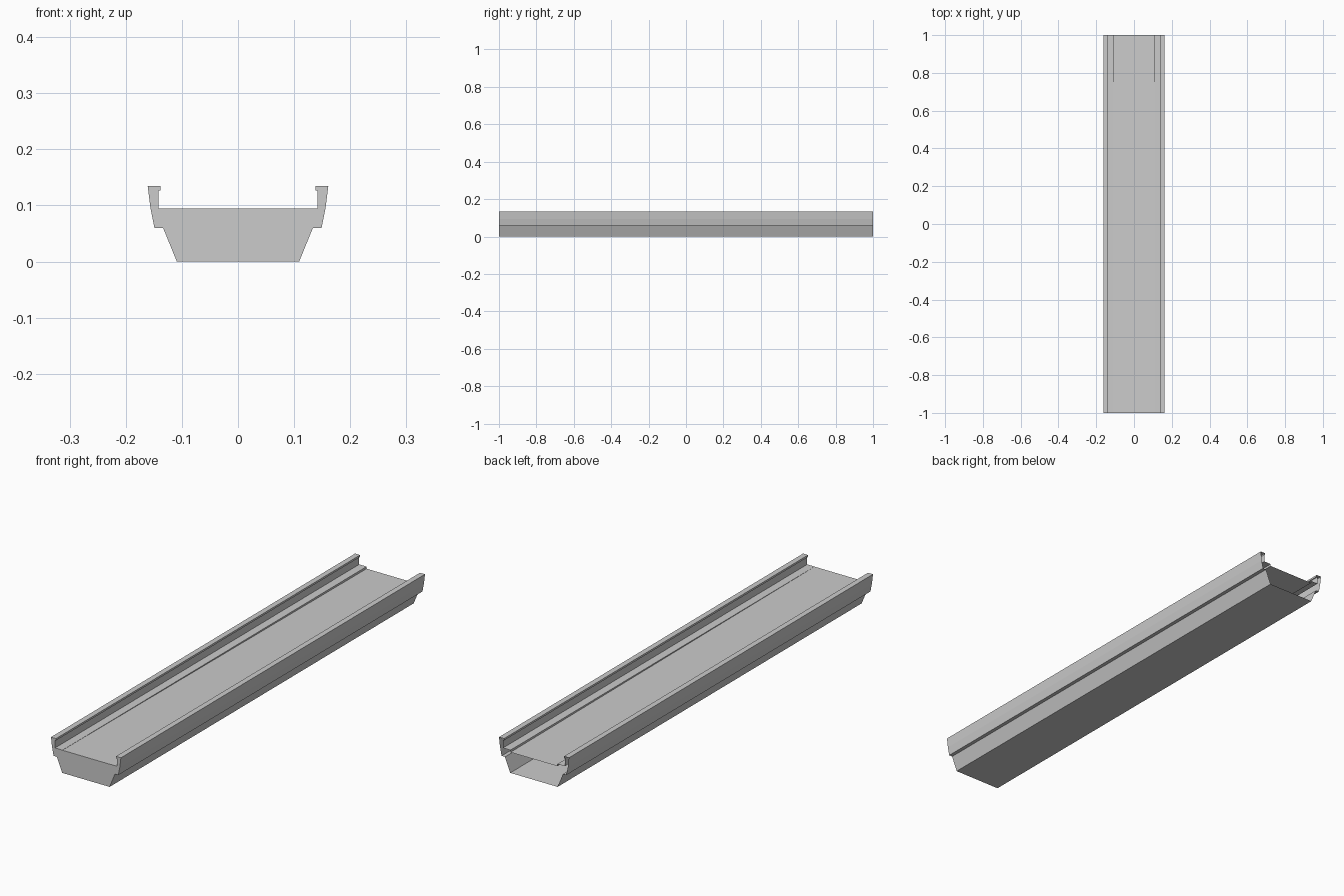
import bpy, bmesh

if "Cube" in bpy.data.objects:
    bpy.data.objects.remove(bpy.data.objects["Cube"])

HALF_LEN = 1.0
FLOOR_FRONT, FLOOR_BACK = 0.0945, 0.086   # inner floor falls toward the open end


def half_section(floor_z):
    """Right half of the channel cross-section, bottom outside to inner floor."""
    return [(0.109, 0.0), (0.1335, 0.06), (0.149, 0.06), (0.156, 0.095),
            (0.161, 0.135), (0.138, 0.135), (0.138, 0.127), (0.142, 0.127),
            (0.142, 0.095), (0.108, 0.095), (0.108, floor_z)]


def section(floor_z):
    right = half_section(floor_z)
    return right + [(-x, z) for x, z in reversed(right)]


def make_object(name, bm):
    bmesh.ops.recalc_face_normals(bm, faces=bm.faces)
    mesh = bpy.data.meshes.new(name)
    bm.to_mesh(mesh)
    bm.free()
    obj = bpy.data.objects.new(name, mesh)
    bpy.context.collection.objects.link(obj)
    return obj


# Channel: outer hull, hollow rails, ledges and sloping floor, closed at the front
bm = bmesh.new()
front = [bm.verts.new((x, -HALF_LEN, z)) for x, z in section(FLOOR_FRONT)]
back = [bm.verts.new((x, HALF_LEN, z)) for x, z in section(FLOOR_BACK)]
count = len(front)
for i in range(count):
    j = (i + 1) % count
    bm.faces.new((front[i], front[j], back[j], back[i]))
bm.faces.new(front)   # front end plate; the back end stays open
make_object("drain_channel", bm)
